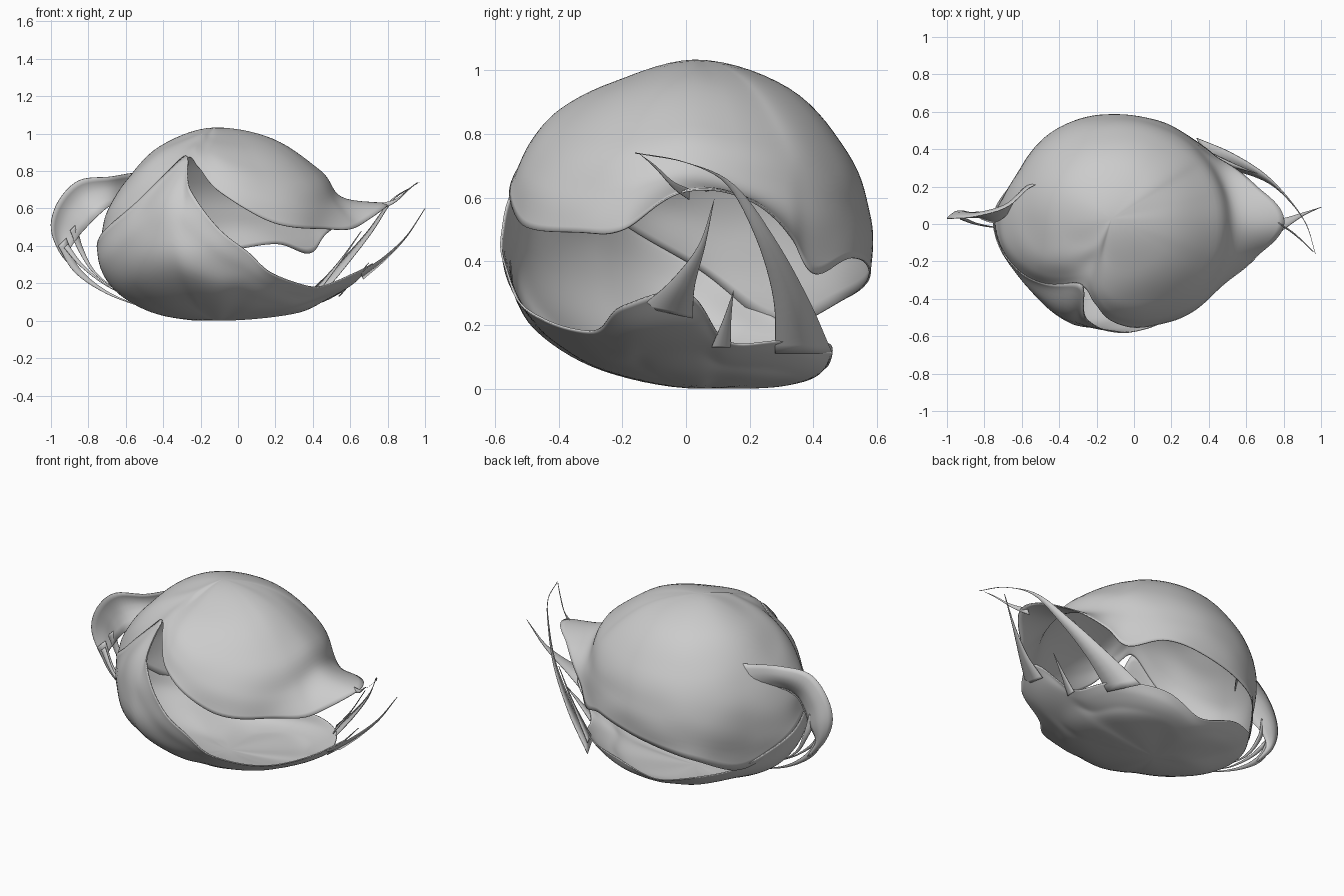
import bpy, math
from mathutils import Vector, noise


def spline(pts, t, closed=False, round_start=False):
    # Catmull-Rom through equal-length tuples, t in 0..1
    n = len(pts)
    segs = n if closed else n - 1
    u = t * segs
    i = min(int(u), segs - 1)
    f = u - i

    def get(k):
        if closed:
            p = list(pts[k % n])
            p[0] += 360 * (k // n)
            return p
        if k < 0 and round_start:
            return (-pts[1][0], pts[1][1])
        if k < 0:
            return [2 * a - b for a, b in zip(pts[0], pts[1])]
        if k >= n:
            return [2 * a - b for a, b in zip(pts[-1], pts[-2])]
        return pts[k]
    return [0.5 * (2 * b + (c - a) * f + (2 * a - 5 * b + 4 * c - d) * f ** 2
                   + (3 * b - a - 3 * c + d) * f ** 3)
            for a, b, c, d in zip(get(i - 1), get(i), get(i + 1), get(i + 2))]


def make_sheet(name, verts, faces, thickness):
    me = bpy.data.meshes.new(name)
    me.from_pydata(verts, [], faces)
    me.polygons.foreach_set("use_smooth", [True] * len(me.polygons))
    ob = bpy.data.objects.new(name, me)
    bpy.context.collection.objects.link(ob)
    mod = ob.modifiers.new("thickness", 'SOLIDIFY')
    mod.thickness = thickness
    mod.offset = 0
    return ob


def shell(name, rows, pole, up, nu=180, nv=28):
    # rows: azimuth, then (r, z) from the pole to the torn edge
    verts, faces = [pole], []
    for i in range(nu):
        row = spline(rows, i / nu, True)
        a = math.radians(row[0])
        prof = [(0, pole[2])] + [(row[k], row[k + 1]) for k in (1, 3, 5, 7)]
        for j in range(1, nv + 1):
            s = j / nv
            r, z = spline(prof, s, round_start=True)
            px = pole[0] * (1 - s) - 0.1 * s
            py = pole[1] * (1 - s)
            p = Vector((px + r * math.cos(a), py + r * math.sin(a), z))
            k = 1 + 0.016 * noise.noise(Vector((p.x * 4, p.y * 4, p.z * 7))) * s
            verts.append((px + (p.x - px) * k, py + (p.y - py) * k, max(z, 0.003)))
    for i in range(nu):
        a, b = 1 + i * nv, 1 + (i + 1) % nu * nv
        faces.append((0, a, b) if up else (0, b, a))
        for j in range(nv - 1):
            q = (a + j, a + j + 1, b + j + 1, b + j)
            faces.append(q if up else q[::-1])
    return make_sheet(name, verts, faces, 0.006)


def strip(name, edge_a, edge_b, bulge=(0, 0, 0), n=40, m=6):
    # curved strip lofted between two edge curves
    verts, faces = [], []
    for i in range(n + 1):
        a, b = Vector(spline(edge_a, i / n)), Vector(spline(edge_b, i / n))
        for j in range(m + 1):
            f = j / m
            verts.append(a.lerp(b, f) + Vector(bulge) * math.sin(math.pi * f) * math.sin(math.pi * i / n))
    for i in range(n):
        for j in range(m):
            k = i * (m + 1) + j
            faces.append((k, k + 1, k + m + 2, k + m + 1))
    return make_sheet(name, verts, faces, 0.004)


def wisp(name, path, width, side, power=1.3):
    # torn fibre tapering to a point
    n = len(path) - 1
    half = [Vector(side) * width * 0.5 * (1 - i / n) ** power for i in range(n + 1)]
    strip(name, [tuple(Vector(p) - h) for p, h in zip(path, half)],
          [tuple(Vector(p) + h) for p, h in zip(path, half)], n=30, m=2)


# Upper shell with the beak on the right
dome = [
    (0, .30, .97, .55, .80, .66, .66, .90, .62),
    (15, .31, .96, .55, .78, .64, .63, .78, .59),
    (30, .30, .96, .54, .76, .62, .58, .67, .47),
    (40, .30, .96, .53, .76, .60, .56, .63, .36),
    (60, .30, .95, .50, .76, .58, .56, .60, .41),
    (90, .30, .94, .49, .74, .57, .53, .58, .36),
    (120, .30, .94, .49, .74, .58, .52, .59, .29),
    (150, .30, .94, .49, .74, .58, .50, .56, .20),
    (180, .30, .93, .49, .74, .60, .56, .64, .40),
    (210, .25, .95, .40, .86, .50, .73, .55, .59),
    (240, .15, 1.0, .25, .95, .32, .91, .38, .86),
    (255, .18, .98, .30, .93, .38, .88, .43, .82),
    (270, .25, .96, .40, .88, .48, .79, .53, .69),
    (300, .30, .94, .48, .80, .57, .66, .60, .52),
    (330, .32, .95, .55, .77, .63, .61, .66, .49),
    (345, .32, .96, .56, .78, .65, .63, .76, .50),
]
shell("upper_shell", dome, (-0.12, 0.03, 1.03), True)

# Lower shell, sweeping up the left and front to the slit
bowl = [
    (0, .40, .04, .58, .12, .72, .20, .82, .30),
    (11, .38, .04, .50, .08, .58, .11, .66, .15),
    (30, .36, .03, .48, .07, .56, .11, .62, .15),
    (60, .28, .02, .40, .04, .48, .08, .52, .14),
    (90, .20, .005, .30, .015, .38, .035, .44, .07),
    (120, .20, .01, .35, .04, .44, .09, .50, .14),
    (150, .20, .01, .40, .08, .50, .14, .56, .22),
    (180, .30, .03, .50, .12, .62, .25, .65, .41),
    (210, .30, .05, .52, .20, .59, .40, .55, .60),
    (240, .30, .07, .57, .30, .56, .62, .37, .88),
    (253, .30, .07, .56, .26, .58, .49, .53, .70),
    (270, .30, .06, .50, .19, .57, .35, .58, .49),
    (285, .30, .06, .47, .16, .55, .27, .58, .37),
    (300, .30, .05, .45, .12, .53, .19, .58, .25),
    (330, .30, .04, .45, .08, .53, .13, .60, .18),
    (345, .40, .05, .56, .12, .67, .18, .76, .26),
]
shell("lower_shell", bowl, (-0.1, 0.05, 0.003), False)

# Curled strap on the left
strip("left_strap",
      [(-.44, .22, .78), (-.55, .20, .79), (-.68, .09, .77), (-.85, .04, .75), (-.96, .03, .64),
       (-1.0, .03, .50), (-.95, .04, .36), (-.85, .04, .25)],
      [(-.50, .28, .58), (-.58, .18, .62), (-.67, .06, .62), (-.74, .01, .57), (-.80, .02, .51),
       (-.86, .05, .44), (-.90, .05, .36), (-.84, .04, .25)], bulge=(-.01, .04, .01))

# Fibres under the strap
for i, (path, w) in enumerate([
        ([(-.94, .04, .42), (-.86, .04, .27), (-.70, .03, .15), (-.48, .0, .06)], .06),
        ([(-.88, .05, .50), (-.84, .06, .38), (-.76, .04, .25), (-.60, .03, .13)], .05),
        ([(-.92, .03, .40), (-.84, .0, .30), (-.72, -.02, .20), (-.58, -.02, .12)], .03)]):
    wisp(f"strap_fibre_{i + 1}", path, w, (.7, .3, .7))

# Long torn fibres on the right
wisp("rim_spike", [(.66, -.06, .24), (.78, -.01, .33), (.90, .05, .45), (1.0, .09, .60)],
     .18, (.1, .9, -.2), 1.9)
wisp("back_spike", [(.38, .37, .11), (.54, .33, .28), (.70, .25, .47), (.82, .14, .64),
                    (.92, .0, .71), (.97, -.16, .74)], .20, (-.45, .9, 0), 2.2)
wisp("short_fibre_1", [(.54, .11, .13), (.62, .13, .22), (.70, .15, .31)], .06, (.1, 1, 0))
wisp("short_fibre_2", [(.40, .35, .14), (.54, .31, .31), (.66, .27, .48)], .10, (-.4, .9, 0), 1.8)
wisp("beak_fibre", [(.76, .01, .61), (.84, -.04, .64), (.91, -.10, .70), (.96, -.15, .74)], .04, (.4, 0, .9))
